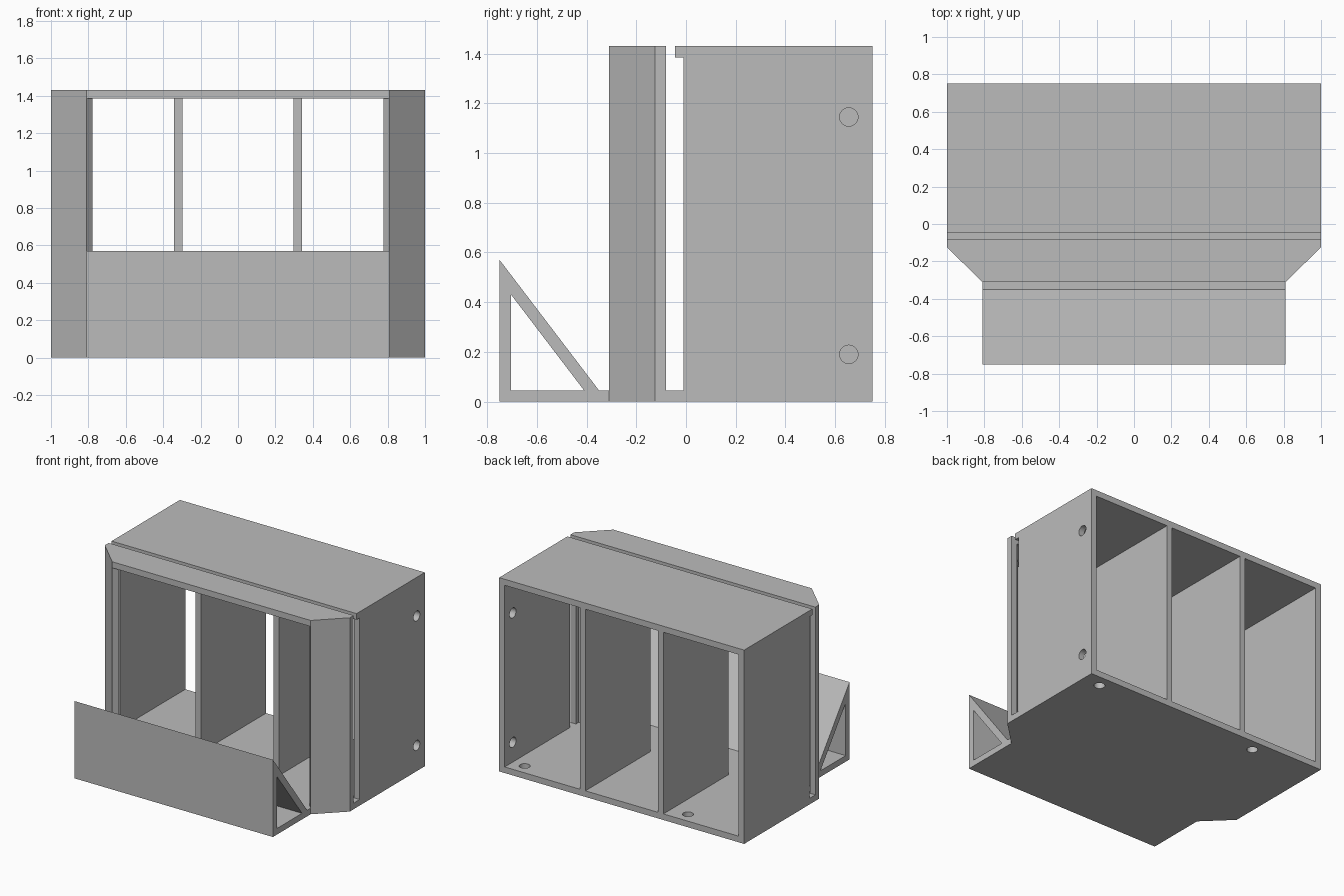
import bpy
import bmesh
from mathutils import Vector

cube = bpy.data.objects.get("Cube")
if cube:
    bpy.data.objects.remove(cube, do_unlink=True)

W, BACK, H, T = 1.0, 0.75, 1.43, 0.045   # half width, back, height, wall
FRONT, HOOD_X, CORNER_Y = -0.31, 0.81, -0.125
TOP = H - T

grey = bpy.data.materials.new("plain grey")
grey.use_nodes = True
grey.diffuse_color = (0.5, 0.5, 0.5, 1)
grey.node_tree.nodes["Principled BSDF"].inputs["Base Color"].default_value = (0.5, 0.5, 0.5, 1)


def prism(name, points, start, end, axis="z"):
    """Extrude a closed outline: (x, y) along z, or (y, z) along x."""
    bm = bmesh.new()
    place = (lambda a, b: (a, b, start)) if axis == "z" else (lambda a, b: (start, a, b))
    face = bm.faces.new([bm.verts.new(place(a, b)) for a, b in points])
    new = bmesh.ops.extrude_face_region(bm, geom=[face])["geom"]
    step = Vector((0, 0, end - start)) if axis == "z" else Vector((end - start, 0, 0))
    bmesh.ops.translate(bm, vec=step, verts=[v for v in new if isinstance(v, bmesh.types.BMVert)])
    bmesh.ops.recalc_face_normals(bm, faces=bm.faces)
    mesh = bpy.data.meshes.new(name)
    bm.to_mesh(mesh)
    bm.free()
    mesh.materials.append(grey)
    obj = bpy.data.objects.new(name, mesh)
    bpy.context.scene.collection.objects.link(obj)
    return obj


def box(name, x0, x1, y0, y1, z0, z1):
    return prism(name, [(x0, y0), (x1, y0), (x1, y1), (x0, y1)], z0, z1)


def drill(location, rotation):
    bpy.ops.mesh.primitive_cylinder_add(vertices=32, radius=0.037, depth=0.2,
                                        location=location, rotation=rotation)
    return bpy.context.object


def cut(target, cutter):
    mod = target.modifiers.new("cut", "BOOLEAN")
    mod.operation, mod.solver, mod.object = "DIFFERENCE", "EXACT", cutter
    bpy.context.view_layer.objects.active = target
    bpy.ops.object.modifier_apply(modifier=mod.name)
    bpy.data.objects.remove(cutter, do_unlink=True)


def mirrored(half):
    return half + [(-x, y) for x, y in reversed(half)]


# Cabinet block with angled front corners
cabinet = prism("cabinet", mirrored([(W, BACK), (W, CORNER_Y), (HOOD_X, FRONT)]), 0, H)

# Three bays, open at the back, leaving two dividers
inner, div, half_t = W - T, 0.3185, T / 2
for x0, x1 in [(-inner, -div - half_t), (-div + half_t, div - half_t), (div + half_t, inner)]:
    cut(cabinet, box("bay_cutter", x0, x1, -0.03, 1, T, TOP))

# Hood cavity and front window between the angled pillars
cavity = mirrored([(inner, -0.05), (inner, -0.11), (0.778, -0.278), (0.86, -0.36)])
cut(cabinet, prism("hood_cutter", cavity, T, TOP))

# Panel slot through both sides and out of the top
cut(cabinet, box("slot_cutter", -2, 2, -0.08, -0.01, T, TOP))
cut(cabinet, box("slot_top_cutter", -2, 2, -0.08, -0.045, TOP - 0.1, 2))

# Screw holes in one side wall and in the floor
for z in (0.19, 1.145):
    cut(cabinet, drill((W, 0.655, z), (0, 1.5707963, 0)))
for x in (0.855, -0.478):
    cut(cabinet, drill((x, 0.66, 0), (0, 0, 0)))

# Triangular front bin, hollow from end to end
bin_profile = [(FRONT, 0), (-BACK, 0), (-BACK, 0.57), (-0.35, T), (FRONT, T)]
front_bin = prism("front_bin", bin_profile, -HOOD_X, HOOD_X, "x")
hollow = [(-0.705, T), (-0.705, 0.432), (-0.41, T)]
cut(front_bin, prism("bin_cutter", hollow, -2, 2, "x"))
